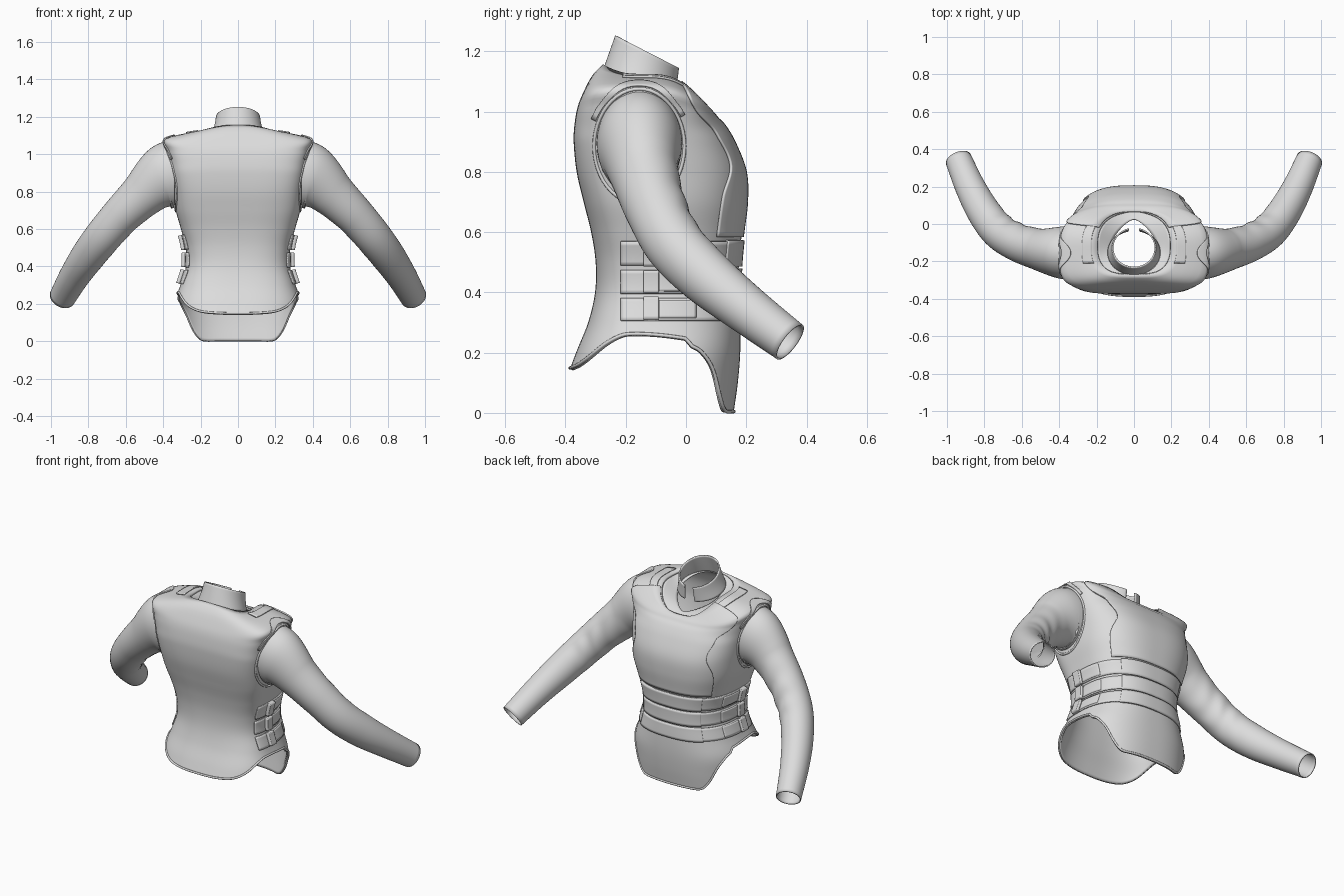
import bpy
from math import sin, cos, pi, radians
from mathutils import Vector

if "Cube" in bpy.data.objects:
    bpy.data.objects.remove(bpy.data.objects["Cube"])

cloth = bpy.data.materials.new("light_grey")
cloth.use_nodes = True
GREY = (0.72, 0.72, 0.72, 1)
cloth.diffuse_color = GREY
cloth.node_tree.nodes["Principled BSDF"].inputs["Base Color"].default_value = GREY


def spline(rows, v):
    """Smooth lookup in rows of (key, values...)."""
    v = min(max(v, rows[0][0]), rows[-1][0])
    k = max(i for i in range(len(rows) - 1) if rows[i][0] <= v)
    a, b = rows[k], rows[k + 1]
    p, q = rows[max(k - 1, 0)], rows[min(k + 2, len(rows) - 1)]
    h = b[0] - a[0]
    t = (v - a[0]) / h
    out = []
    for i in range(1, len(a)):
        m = (b[i] - p[i]) / (b[0] - p[0]) * h
        n = (q[i] - a[i]) / (q[0] - a[0]) * h
        out.append(a[i] + t * (m + t * (3 * (b[i] - a[i]) - 2 * m - n
                                        + t * (2 * (a[i] - b[i]) + m + n))))
    return out


# Torso slices: height, back y, front y, half width
BODY = [(0, -.42, .158, .34), (.1, -.4, .172, .343), (.2, -.365, .18, .343),
        (.3, -.325, .18, .308), (.4, -.302, .174, .278), (.5, -.3, .176, .28),
        (.6, -.315, .186, .305), (.7, -.34, .198, .333), (.8, -.363, .194, .347),
        (.9, -.373, .156, .361), (.95, -.371, .126, .37)]
RINGS = []
for z, yb, yf, w in BODY:
    k = min(max((z - .4) / .5, 0), 1)  # the chest is squarer than the waist
    RINGS.append((z, z, z, z, yb, -.12, yf, w, .714 - .28 * k, .8 - .1 * k))
# Shoulder rings: key, back side front z, back side front y, half width, roundness
RINGS += [(1.02, 1.015, 1.02, .975, -.36, -.14, .102, .383, .42, .65),
          (1.08, 1.07, 1.08, .992, -.338, -.155, .088, .391, .42, .65),
          (1.115, 1.122, 1.108, 1, -.31, -.14, .076, .3, .58, .7),
          (1.145, 1.157, 1.122, 1, -.275, -.115, .064, .195, .74, .8)]
TOP = RINGS[-1][0]


def surf(th, v):
    """Point on the torso at an angle and a height key."""
    zb, zs, zf, yb, ys, yf, w, eb, ef = spline(RINGS, v)
    s, c = sin(th), cos(th)
    e, ye, ze = (ef, yf, zf) if s > 0 else (eb, yb, zb)
    x = w * abs(c) ** e * (1 if c > 0 else -1)
    return Vector((x, ys + (ye - ys) * abs(s) ** e, zs + (ze - zs) * s * s))


def angle_at(y, v):
    """Angle on the left side where the torso reaches y."""
    lo, hi = -pi / 2, pi / 2
    for _ in range(24):
        mid = (lo + hi) / 2
        if surf(mid, v).y < y:
            lo = mid
        else:
            hi = mid
    return lo


def finish(ob, mirror=False, angle=40):
    ob.data.materials.append(cloth)
    if mirror:
        ob.modifiers.new("mirror", "MIRROR").use_mirror_merge = False
    bpy.ops.object.select_all(action="DESELECT")
    ob.select_set(True)
    bpy.context.view_layer.objects.active = ob
    if ob.type == "MESH":
        bpy.ops.object.shade_smooth_by_angle(angle=radians(angle))


def sheet(name, fn, nu, nv, thick, outward=False, closed=False, mirror=False):
    """Grid surface fn(u, v) given a thickness."""
    cols = nu if closed else nu + 1
    pts = [fn(i / nu, j / nv) for j in range(nv + 1) for i in range(cols)]
    faces = []
    for j in range(nv):
        for i in range(nu):
            k = (i + 1) % cols
            faces.append((j * cols + i, j * cols + k,
                          (j + 1) * cols + k, (j + 1) * cols + i))
    me = bpy.data.meshes.new(name)
    me.from_pydata(pts, [], faces)
    ob = bpy.data.objects.new(name, me)
    bpy.context.collection.objects.link(ob)
    sol = ob.modifiers.new("thickness", "SOLIDIFY")
    sol.thickness = thick
    sol.offset = 1 if outward else -1
    finish(ob, mirror)


def side_patch(name, y0, y1, v0, v1, thick):
    """Raised plate on both flanks between two depths and two heights."""
    def fn(u, t):
        v = v0 + (v1 - v0) * t
        return surf(angle_at(y0 + (y1 - y0) * u, v), v)
    sheet(name, fn, 14, 8, thick, True, mirror=True)


def front_patch(name, edge, v0, v1, thick, rows):
    """Raised plate across the chest side, from edge(v) to its mirror."""
    def fn(u, t):
        v = v0 + (v1 - v0) * t
        a = edge(v)
        return surf(a + (pi - 2 * a) * u, v)
    sheet(name, fn, 64, rows, thick, True)


# Vest shell with a shaped hem
HEM = [(-.365, .145), (-.34, .16), (-.27, .23), (-.2, .258), (0, .243),
       (.015, .222), (.05, .2), (.09, .145), (.125, .05), (.148, .004), (.18, 0)]


def shell(u, t):
    th = 2 * pi * u
    low = spline(HEM, surf(th, .2).y)[0]
    return surf(th, low + (TOP - low) * t)


sheet("vest_shell", shell, 160, 72, .012, closed=True)


# Rolled hem border and armhole piping
def tube(name, pts, radius, mirror=False):
    cu = bpy.data.curves.new(name, "CURVE")
    cu.dimensions = "3D"
    cu.bevel_depth = radius
    cu.bevel_resolution = 2
    sp = cu.splines.new("POLY")
    sp.points.add(len(pts) - 1)
    for p, co in zip(sp.points, pts):
        p.co = (*co, 1)
    sp.use_cyclic_u = True
    sp.use_smooth = True
    ob = bpy.data.objects.new(name, cu)
    bpy.context.collection.objects.link(ob)
    finish(ob, mirror)


def around_hole(a, r):
    """Point on the left flank around the armhole."""
    y, v = -.155 + .15 * r * cos(a), .885 + .19 * r * sin(a)
    return surf(angle_at(y, v), v)


tube("hem_border", [shell(i / 160, .004) for i in range(160)], .006)
tube("armhole_piping", [around_hole(pi * i / 24, 1) for i in range(48)], .006, True)

# Shoulder pad arching over the armhole, with a strap above
sheet("shoulder_pad", lambda u, t: around_hole(radians(155 - 125 * u), 1.15 - .1 * t),
      24, 8, .007, False, mirror=True)
side_patch("shoulder_strap", -.21, 0, 1.122, 1.136, .007)

# Chest plate
CHEST = [(.58, .1), (.72, .12), (.82, .145), (.92, .1), (1.02, .03), (1.145, -.02)]
front_patch("chest_plate", lambda v: angle_at(spline(CHEST, v)[0], v),
            .585, 1.143, .008, 36)

# Waist bands, middle panels and buckles
for n, (low, high) in enumerate([(.305, .38), (.395, .475), (.49, .57)], 1):
    front_patch(f"waist_band_{n}", lambda v: angle_at(-.215, v), low, high, .007, 6)
    front_patch(f"waist_panel_{n}", lambda v: radians(52), low - .004, high + .004, .012, 6)
    side_patch(f"buckle_{n}", -.14, -.092, low, high, .026)
    side_patch(f"strap_end_{n}", -.09, .03, low + .008, high - .008, .012)

# Sleeves: key, centre x y z, sideways radius, upright radius
ARM = [(0, .34, -.155, .897, .142, .182), (1, .4, -.152, .88, .138, .17),
       (2, .5, -.137, .792, .113, .126), (3, .62, -.1, .677, .101, .106),
       (4, .72, -.04, .562, .096, .1), (5, .8, .06, .458, .09, .094),
       (6, .872, .19, .352, .081, .082), (7, .939, .345, .235, .071, .071)]


def sleeve(u, t):
    k = 7 * t
    x, y, z, wide, tall = spline(ARM, k)
    p = Vector((x, y, z))
    d = Vector(spline(ARM, k + .05)[:3]) - Vector(spline(ARM, k - .05)[:3])
    d = d.normalized().lerp(Vector((1, 0, 0)), max(0, 1 - k / 1.8)).normalized()
    side = d.cross(Vector((0, 0, 1))).normalized()
    up = side.cross(d)
    a = 2 * pi * u
    # Soft folds on the inner elbow
    bend = max(0, 1 - abs(k - 3.4) / 1.6) * max(0, cos(a + pi))
    r = 1 + .04 * bend * sin(8 * k + 2 * sin(a * 2))
    return p + side * (cos(a) * wide * r) - up * (sin(a) * tall * r)


sheet("sleeve", sleeve, 40, 70, .006, closed=True, mirror=True)


# Standing collar, open at the front
def collar(u, t):
    a = radians(104 + 332 * u)
    flare = t + .12 * sin(pi * t)
    back = Vector((-.275 + .04 * t, 1.14 + .113 * t))
    front = Vector((-.03 + .01 * t, 1.055 + .088 * t))
    y, z = back.lerp(front, (sin(a) + 1) / 2)
    return Vector(((.142 - .024 * flare) * cos(a), y, z))


sheet("collar", collar, 56, 10, .008)


# Undershirt yoke between collar and neckline
def yoke(u, t):
    a = 2 * pi * u
    s = sin(a)
    outer = surf(a, TOP) - Vector((0, 0, .012))
    pinch = 1 - .45 * max(0, s) ** 2
    inner = Vector((.126 * cos(a) * pinch, -.14 + (.165 if s > 0 else .125) * s,
                    1.075 - .065 * s))
    return outer.lerp(inner, t)


sheet("undershirt_yoke", yoke, 64, 6, .006, closed=True)
